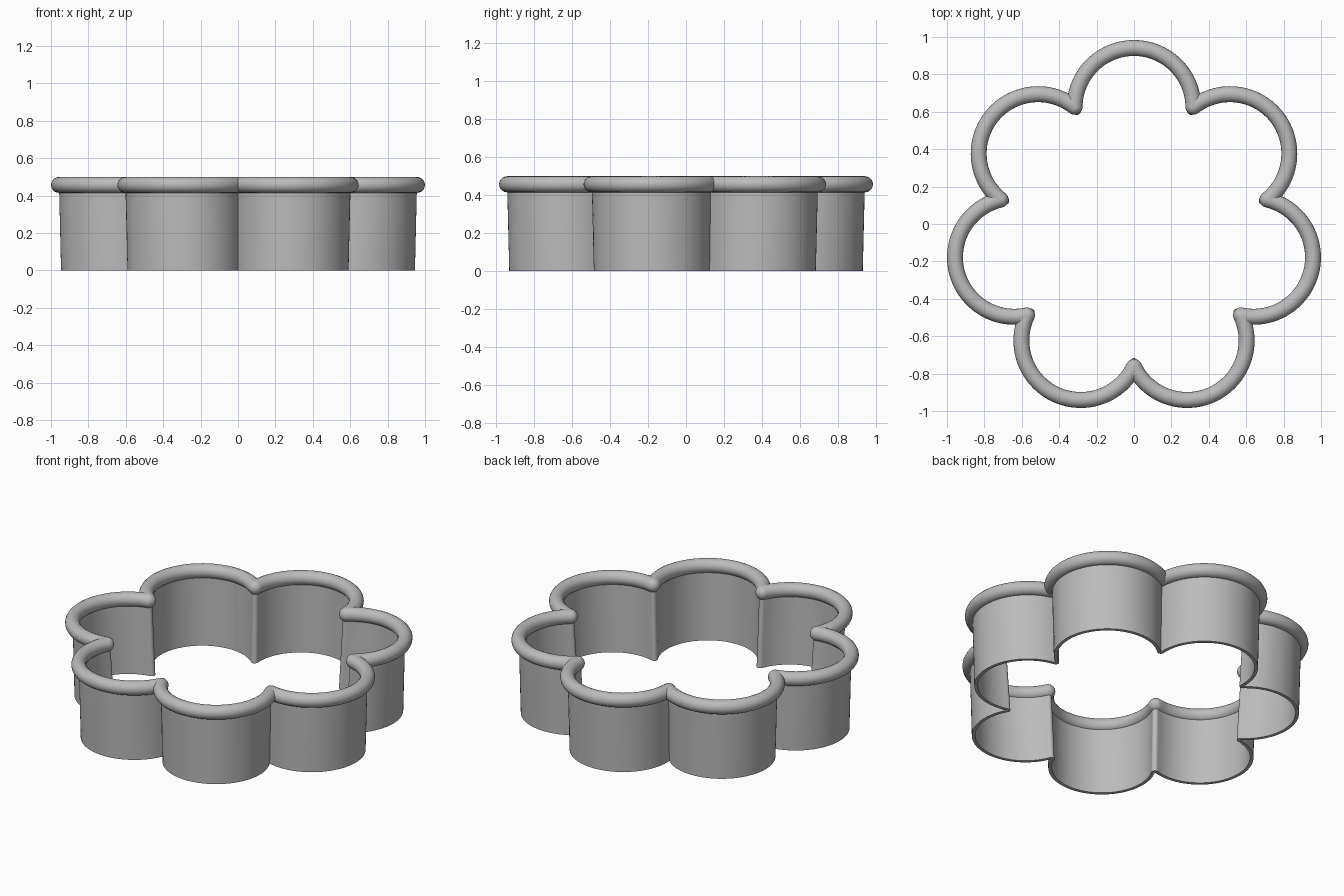
import bpy, bmesh
from math import pi, sin, cos, acos, sqrt

cube = bpy.data.objects.get("Cube")
if cube:
    bpy.data.objects.remove(cube, do_unlink=True)

PETALS = 7
HALF = pi / PETALS
RING = 0.656                                   # flower centre to petal centre
CENTRE_Y = -RING * (1 - cos(HALF)) / 2         # centres the bounding box
PETAL_R = 0.3175
TUBE_R = 0.0425
TUBE_Z = 0.4575
WALL = 0.02
ARC_STEPS, JOIN_STEPS = 48, 10

metal = bpy.data.materials.new("grey metal")
metal.use_nodes = True
grey = (0.5, 0.5, 0.5, 1)
metal.diffuse_color = grey
metal.node_tree.nodes["Principled BSDF"].inputs["Base Color"].default_value = grey


def outline(radius, offset, z):
    """Flower outline moved by offset: sharp creases outside, round joins inside."""
    gap = RING * sin(HALF)
    r = radius + offset
    end = pi / 2 + HALF - acos(gap / max(r, radius))
    notch = RING * cos(HALF) + sqrt(max(r, radius) ** 2 - gap ** 2)
    join_r = max(-offset, 0)
    points = []
    for i in range(PETALS):
        axis = pi / 2 + 2 * HALF * i
        for k in range(ARC_STEPS + 1):
            a = axis - end + 2 * end * k / ARC_STEPS
            points.append((RING * cos(axis) + r * cos(a),
                           CENTRE_Y + RING * sin(axis) + r * sin(a), z))
        mid = axis + HALF
        for k in range(1, JOIN_STEPS):
            a = mid + pi + (end - HALF) * (1 - 2 * k / JOIN_STEPS)
            points.append((notch * cos(mid) + join_r * cos(a),
                           CENTRE_Y + notch * sin(mid) + join_r * sin(a), z))
    return points


def skin(name, outlines):
    """Join a closed cycle of outlines into a solid band."""
    bm = bmesh.new()
    rings = [[bm.verts.new(p) for p in o] for o in outlines]
    n = len(rings[0])
    for a, b in zip(rings, rings[1:] + rings[:1]):
        for i in range(n):
            j = (i + 1) % n
            bm.faces.new((a[i], a[j], b[j], b[i]))
    bmesh.ops.remove_doubles(bm, verts=bm.verts, dist=0.0002)
    bmesh.ops.recalc_face_normals(bm, faces=bm.faces)
    mesh = bpy.data.meshes.new(name)
    bm.to_mesh(mesh)
    bm.free()
    mesh.materials.append(metal)
    obj = bpy.data.objects.new(name, mesh)
    bpy.context.collection.objects.link(obj)
    bpy.ops.object.select_all(action="DESELECT")
    obj.select_set(True)
    bpy.context.view_layer.objects.active = obj
    bpy.ops.object.shade_smooth_by_angle(angle=pi / 5)
    return obj


# Thin wall, narrowing slightly towards the cutting edge
LOW_R = PETAL_R - 0.011
skin("cutter_wall", [outline(LOW_R, 0, 0), outline(PETAL_R, 0, TUBE_Z),
                     outline(PETAL_R, -WALL, TUBE_Z), outline(LOW_R, -WALL, 0)])

# Round rolled rim along the top
SIDES = 20
skin("rolled_rim", [outline(PETAL_R, TUBE_R * cos(2 * pi * k / SIDES),
                            TUBE_Z + TUBE_R * sin(2 * pi * k / SIDES))
                    for k in range(SIDES)])
